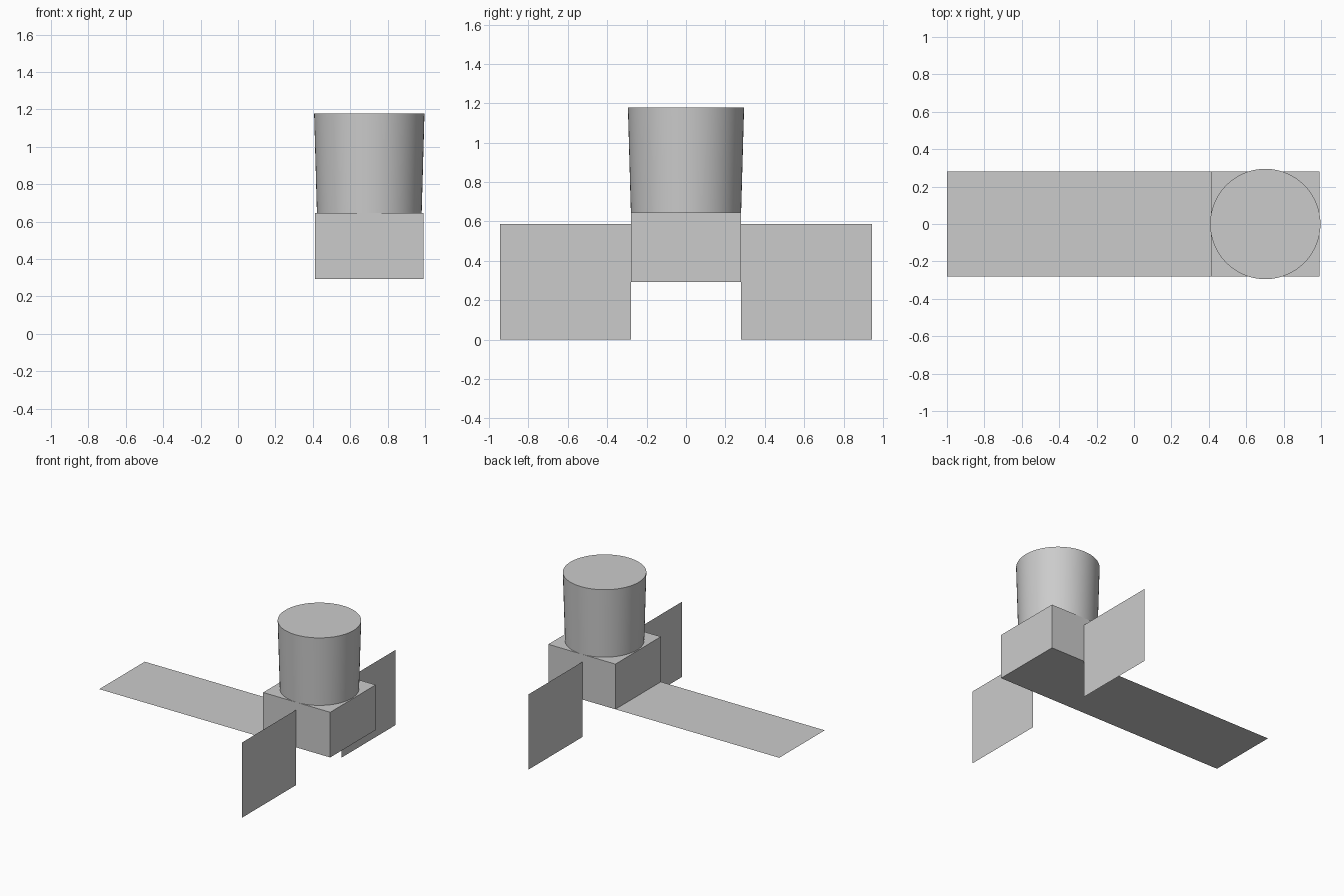
import bpy
from mathutils import Vector

cube = bpy.data.objects.get("Cube")
if cube:
    bpy.data.objects.remove(cube, do_unlink=True)

# Single plain grey
grey = bpy.data.materials.new("plain_grey")
grey.use_nodes = True
COLOUR = (0.6, 0.6, 0.6, 1)
grey.diffuse_color = COLOUR
grey.node_tree.nodes["Principled BSDF"].inputs["Base Color"].default_value = COLOUR

CX = 0.702                 # axis of the body
HALF_X, HALF_Y = 0.289, 0.28
BASE, DECK, TOP = 0.293, 0.645, 1.178


def finish(name):
    obj = bpy.context.object
    obj.name = name
    obj.data.materials.append(grey)
    return obj


def panel(name, corner, side_a, side_b):
    """Thin flat rectangle spanned by two sides from a corner."""
    p, a, b = Vector(corner), Vector(side_a), Vector(side_b)
    mesh = bpy.data.meshes.new(name)
    mesh.from_pydata([p, p + a, p + a + b, p + b], [], [(0, 1, 2, 3)])
    mesh.materials.append(grey)
    obj = bpy.data.objects.new(name, mesh)
    bpy.context.collection.objects.link(obj)


# Box body
bpy.ops.mesh.primitive_cube_add(size=1, location=(CX, 0, (BASE + DECK) / 2))
body = finish("body_box")
body.scale = (2 * HALF_X, 2 * HALF_Y, DECK - BASE)

# Slightly flared drum on the body
bpy.ops.mesh.primitive_cone_add(vertices=64, radius1=0.28, radius2=0.295,
                                depth=TOP - DECK,
                                location=(CX, 0, (DECK + TOP) / 2))
finish("drum")
bpy.ops.object.shade_smooth_by_angle()

# Long tail panel, level with the underside of the body
panel("tail_panel", (-1, -HALF_Y, BASE), (CX - HALF_X + 1, 0, 0), (0, 2 * HALF_Y, 0))

# Upright side panels
for name, side in (("front_panel", -1), ("back_panel", 1)):
    panel(name, (CX - 0.004, side * HALF_Y, 0), (0, side * 0.665, 0), (0, 0, 2 * BASE))
